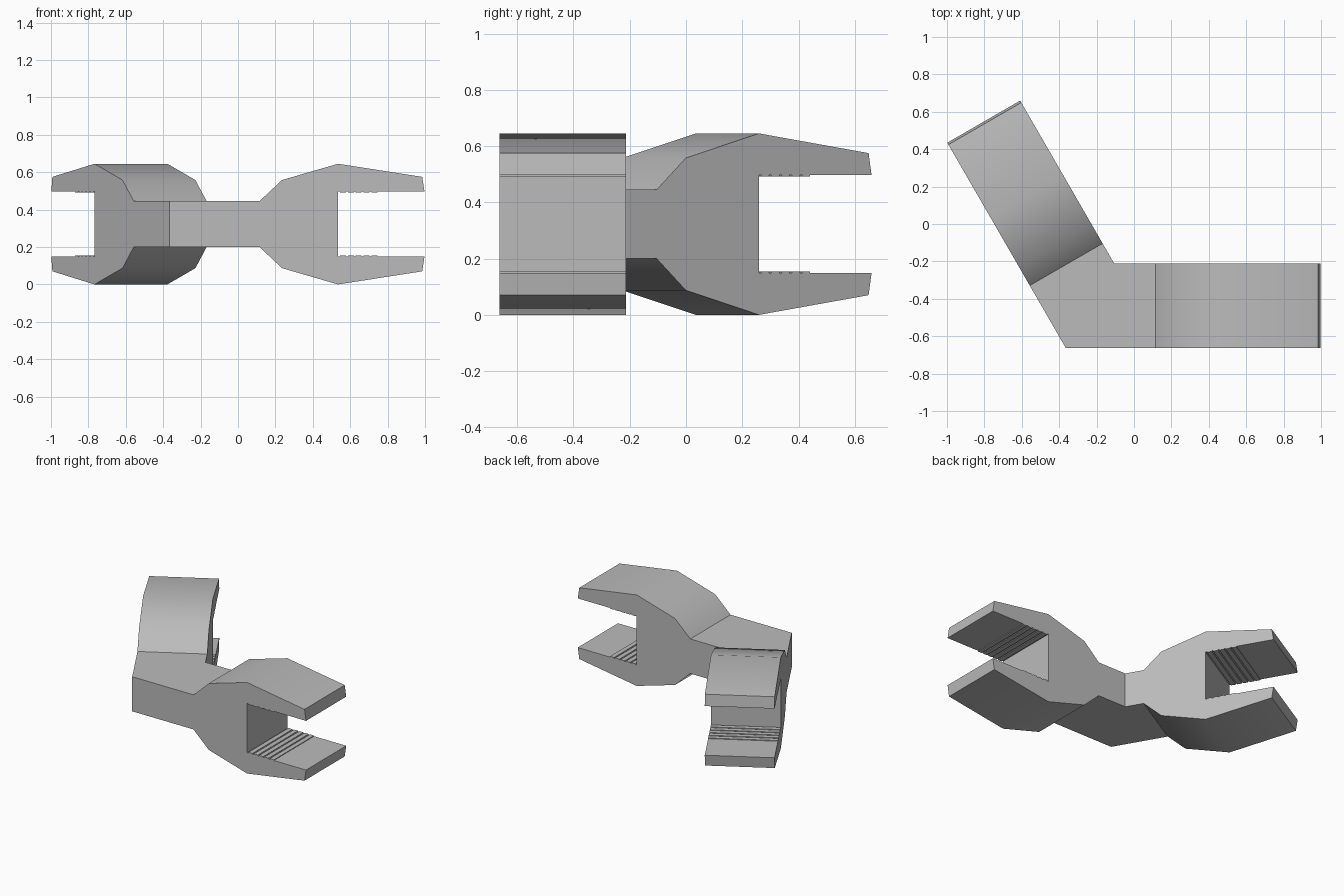
import bpy, bmesh, math
from mathutils import Vector

cube = bpy.data.objects.get("Cube")
if cube:
    bpy.data.objects.remove(cube, do_unlink=True)

MID = 0.3225                      # height of the symmetry plane
HALF_WIDTH = 0.225
BEND = Vector((-0.235, -0.4375, MID))
SLOT, JAW, RIDGE = 0.77, 0.174, 0.005

metal = bpy.data.materials.new("grey_metal")
metal.use_nodes = True
grey = (0.5, 0.5, 0.5, 1)
metal.diffuse_color = grey
metal.node_tree.nodes["Principled BSDF"].inputs["Base Color"].default_value = grey


def jaw_profile(shift):
    """Closed side outline of one arm, as (distance, height); first and last lie on the bend."""
    upper = [(0.35, 0.1225), (0.47, 0.2355), (SLOT, 0.3225), (1.22, 0.2525), (1.232, JAW)]
    # Grip ridges along the inside of the jaw
    for i in reversed(range(5)):
        a, b = SLOT + 0.042 * i + 0.01, SLOT + 0.042 * (i + 1)
        upper += [(b, JAW), (b, JAW - RIDGE), (a, JAW - RIDGE), (a, JAW)]
    upper.append((SLOT, JAW))
    outline = upper + [(u, -z) for u, z in reversed(upper)]
    outline = [(u - shift, z) for u, z in outline]
    return [(None, 0.1225)] + outline + [(None, -0.1225)]


def add_arm(bm, angle, inner_sign, shift):
    """Extrude the outline across the arm, leaving the mitred end open."""
    along = Vector((math.cos(angle), math.sin(angle), 0))
    inward = Vector((-along.y, along.x, 0)) * inner_sign
    sides = []
    for v in (-HALF_WIDTH, HALF_WIDTH):
        mitre = v * math.tan(math.radians(30))
        sides.append([bm.verts.new(BEND + along * (mitre if u is None else u)
                                   + inward * v + Vector((0, 0, z)))
                      for u, z in jaw_profile(shift)])
    outer, inner = sides
    bm.faces.new(outer)
    bm.faces.new(inner[::-1])
    for i in range(len(outer) - 1):
        bm.faces.new((outer[i], inner[i], inner[i + 1], outer[i + 1]))


# Two open-ended arms welded together at the bend
bm = bmesh.new()
add_arm(bm, 0, 1, 0)
add_arm(bm, math.radians(120), -1, 0.095)
bmesh.ops.remove_doubles(bm, verts=bm.verts, dist=0.0005)
bmesh.ops.recalc_face_normals(bm, faces=bm.faces)
mesh = bpy.data.meshes.new("bent_double_clip")
bm.to_mesh(mesh)
bm.free()
mesh.materials.append(metal)
clip = bpy.data.objects.new("bent_double_clip", mesh)
bpy.context.collection.objects.link(clip)

bpy.ops.object.select_all(action='DESELECT')
clip.select_set(True)
bpy.context.view_layer.objects.active = clip
bpy.ops.object.shade_smooth_by_angle(angle=math.radians(30))
